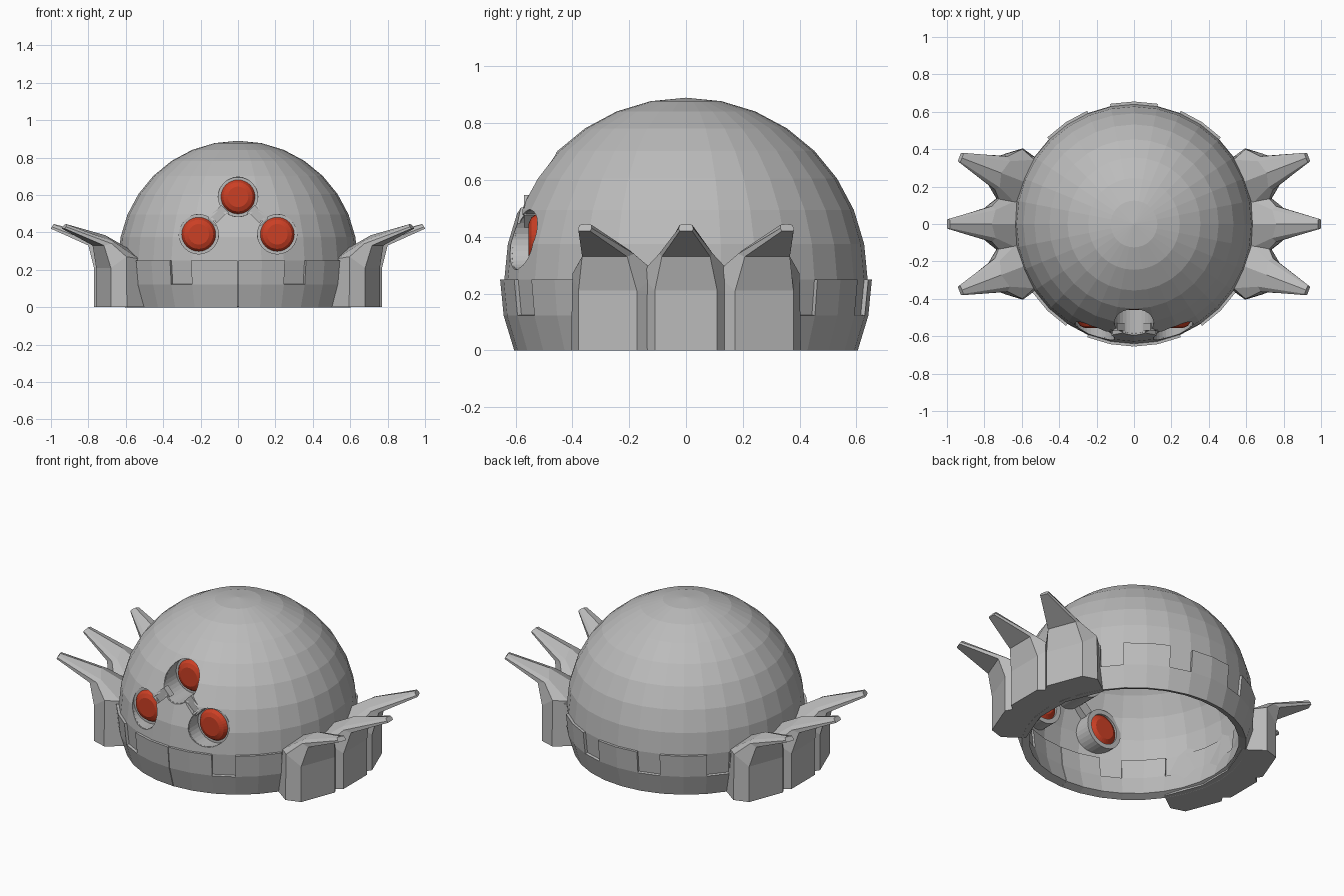
import bpy, bmesh
from math import sin, cos, pi, radians, sqrt, atan2, hypot
from mathutils import Matrix, Vector

if "Cube" in bpy.data.objects:
    bpy.data.objects.remove(bpy.data.objects["Cube"])

CENTRE = 0.25          # height of the dome's centre
STEP = radians(11.25)  # facet size of dome and band


def material(name, rgb):
    m = bpy.data.materials.new(name)
    m.use_nodes = True
    m.diffuse_color = (*rgb, 1)
    m.node_tree.nodes["Principled BSDF"].inputs["Base Color"].default_value = (*rgb, 1)
    return m


GREY = material("grey metal", (0.5, 0.5, 0.5))
RED = material("red lens", (0.6, 0.05, 0.018))


def finish(bm, name, mat):
    bmesh.ops.remove_doubles(bm, verts=bm.verts, dist=1e-5)
    bmesh.ops.recalc_face_normals(bm, faces=bm.faces)
    mesh = bpy.data.meshes.new(name)
    bm.to_mesh(mesh)
    bm.free()
    mesh.materials.append(mat)
    ob = bpy.data.objects.new(name, mesh)
    bpy.context.collection.objects.link(ob)
    return ob


def loft(bm, rings, closed=False):
    """Bridge equal rings of points; cap the ends unless closed."""
    vs = [[bm.verts.new(p) for p in ring] for ring in rings]
    n = len(vs[0])
    pairs = list(zip(vs, vs[1:])) + ([(vs[-1], vs[0])] if closed else [])
    for a, b in pairs:
        for i in range(n):
            j = (i + 1) % n
            bm.faces.new((a[i], a[j], b[j], b[i]))
    if not closed:
        bm.faces.new(vs[0])
        bm.faces.new(vs[-1])


def lathe(name, profile, place, mat, closed=True):
    """Spin (radius, depth) points; place maps radius, angle, depth to a point."""
    bm = bmesh.new()
    rings = [[place(r, 2 * pi * i / 32, d) for i in range(32)] for r, d in profile]
    loft(bm, rings, closed)
    bmesh.ops.dissolve_degenerate(bm, edges=bm.edges, dist=1e-6)
    return finish(bm, name, mat)


def bar(name, a, b, width, y0, y1):
    """Box running from a to b in the front plane."""
    bm = bmesh.new()
    bmesh.ops.create_cube(bm, size=1)
    length = hypot(b[0] - a[0], b[1] - a[1])
    turn = Matrix.Rotation(-atan2(b[1] - a[1], b[0] - a[0]), 4, 'Y')
    mid = Vector(((a[0] + b[0]) / 2, (y0 + y1) / 2, (a[1] + b[1]) / 2))
    bm.transform(Matrix.Translation(mid) @ turn @ Matrix.Diagonal((length, y1 - y0, width, 1)))
    return finish(bm, name, GREY)


# Hollow dome, open below
arc = [STEP * k for k in range(-2, 9)]
shell = [(0.64 * cos(t), CENTRE + 0.64 * sin(t)) for t in arc]
shell += [(0.62 * cos(t), CENTRE + 0.62 * sin(t)) for t in reversed(arc)]
shell = [(max(r, 0), z) for r, z in shell]
dome = lathe("dome", shell, lambda r, a, z: (r * cos(a), r * sin(a), z), GREY)

# Eye sockets and lenses
eyes = [("upper", 0, 0.59, -0.43), ("left", 0.21, 0.39, -0.525), ("right", -0.21, 0.39, -0.525)]
cutters = []
for side, ex, ez, depth in eyes:
    def place(r, a, y, ex=ex, ez=ez):
        x, z = ex + r * cos(a), ez + r * sin(a)
        if y is None:      # front rim follows the dome
            y = -sqrt(0.63 ** 2 - x * x - (z - CENTRE) ** 2)
        return (x, y, z)

    cutters.append(lathe(side + "_eye_cutter", [(0.106, -1), (0.106, -0.2)], place, GREY, False))
    back = depth + 0.025
    lathe(side + "_eye_socket", [(0.105, None), (0.105, depth), (0.088, depth),
                                 (0.088, back), (0.115, back), (0.115, None)], place, GREY)
    lathe(side + "_eye_lens", [(0.055, depth - 0.03), (0.078, depth - 0.02), (0.091, depth),
                               (0.091, depth + 0.01), (0.06, depth + 0.03)], place, RED, False)

# Grooves joining the upper eye to the lower ones
for side, s in (("left", 1), ("right", -1)):
    top, low = (0.068 * s, 0.525), (0.142 * s, 0.455)
    cutters.append(bar(side + "_groove_cutter", top, low, 0.04, -1, -0.3))
    bar(side + "_groove_floor", top, low, 0.06, -0.57, -0.53)

# Cut the openings into the dome
for c in cutters:
    mod = dome.modifiers.new("opening", 'BOOLEAN')
    mod.operation, mod.solver, mod.object = 'DIFFERENCE', 'EXACT', c
graph = bpy.context.evaluated_depsgraph_get()
cut = bpy.data.meshes.new_from_object(dome.evaluated_get(graph))
dome.modifiers.clear()
dome.data = cut
for c in cutters:
    bpy.data.objects.remove(c)

# Crenellated band: full lower row, upper row missing every third cell
bm = bmesh.new()
corners = {}


def corner(i, k, r):
    if (i, k, r) not in corners:
        a, t = max(STEP * i, 0.003), STEP * k
        corners[i, k, r] = bm.verts.new((r * cos(t) * sin(a), -r * cos(t) * cos(a),
                                         CENTRE + r * sin(t)))
    return corners[i, k, r]


cells = {(i, k) for i in range(16) for k in (-2, -1) if k == -2 or i % 3 != 2}
sides = {(-1, 0): ((0, 0), (0, 1)), (1, 0): ((1, 0), (1, 1)),
         (0, -1): ((0, 0), (1, 0)), (0, 1): ((0, 1), (1, 1))}
for i, k in cells:
    for r in (0.655, 0.61):
        bm.faces.new([corner(i + u, k + v, r) for u, v in ((0, 0), (1, 0), (1, 1), (0, 1))])
    for (di, dk), ((u, v), (p, q)) in sides.items():
        if (i + di, k + dk) not in cells and i + di != 16:
            bm.faces.new([corner(i + u, k + v, 0.655), corner(i + p, k + q, 0.655),
                          corner(i + p, k + q, 0.61), corner(i + u, k + v, 0.61)])
band = finish(bm, "crenellated_band", GREY)
band.modifiers.new("mirror", 'MIRROR').use_axis = (True, False, False)

# Side spikes: tiers of outer edge, side edge, inner edge (x, half width, z) and ridge (x, z)
tiers = [
    ((0.77, 0.11, 0), (0.70, 0.165, 0), (0.57, 0.13, 0), (0.57, 0)),
    ((0.77, 0.11, 0.21), (0.70, 0.16, 0.27), (0.62, 0.13, 0.26), (0.62, 0.31)),
    ((0.80, 0.085, 0.33), (0.76, 0.095, 0.34), (0.74, 0.075, 0.35), (0.76, 0.385)),
    ((1.0, 0.022, 0.42), (0.995, 0.026, 0.43), (0.985, 0.022, 0.442), (0.985, 0.445)),
]
for name, angle in (("front", -21), ("middle", 0), ("rear", 21)):
    for side, base in (("left", 0), ("right", 180)):
        bm = bmesh.new()
        rings = []
        for *edges, ridge in tiers:
            rings.append([(x, w, z) for x, w, z in edges] + [(ridge[0], 0, ridge[1])]
                         + [(x, -w, z) for x, w, z in reversed(edges)])
        loft(bm, rings)
        turn = angle if side == "left" else base - angle
        bm.transform(Matrix.Rotation(radians(turn), 4, 'Z'))
        finish(bm, name + "_" + side + "_spike", GREY)
